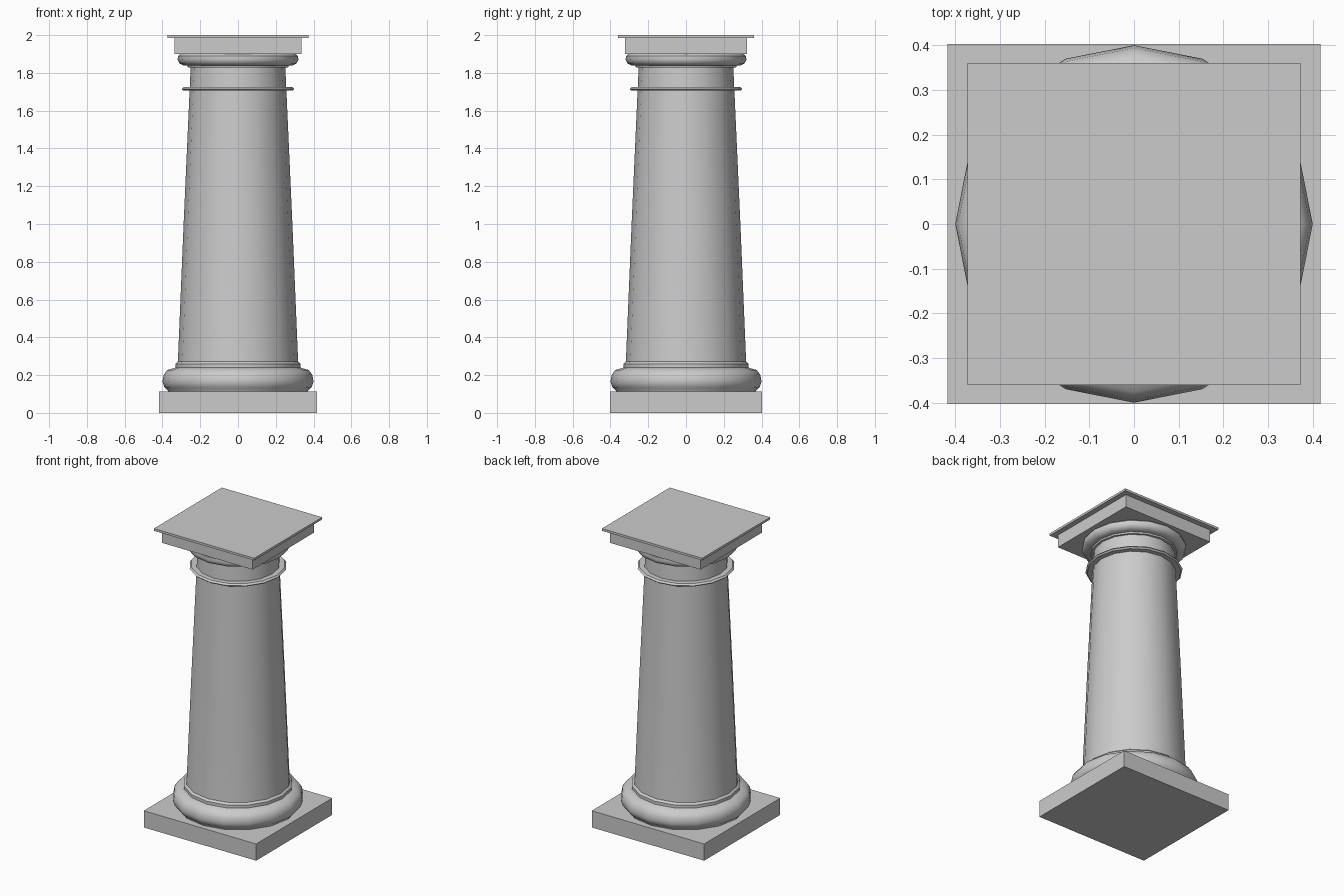
import bpy, bmesh, math

if "Cube" in bpy.data.objects:
    bpy.data.objects.remove(bpy.data.objects["Cube"])

SIDES = 16


def finish(name, bm, smooth):
    bmesh.ops.recalc_face_normals(bm, faces=bm.faces)
    mesh = bpy.data.meshes.new(name)
    bm.to_mesh(mesh)
    bm.free()
    obj = bpy.data.objects.new(name, mesh)
    bpy.context.collection.objects.link(obj)
    if smooth:
        bpy.ops.object.select_all(action='DESELECT')
        obj.select_set(True)
        bpy.context.view_layer.objects.active = obj
        bpy.ops.object.shade_smooth_by_angle(angle=math.radians(40))
    return obj


def slab(name, half_x, half_y, z0, z1):
    bm = bmesh.new()
    bmesh.ops.create_cube(bm, size=1)
    for v in bm.verts:
        v.co = (v.co.x * 2 * half_x, v.co.y * 2 * half_y, z0 if v.co.z < 0 else z1)
    return finish(name, bm, False)


def turned(name, profile):
    # rings of vertices from (radius, height) pairs, closed top and bottom
    bm = bmesh.new()
    rings = []
    for r, z in profile:
        rings.append([bm.verts.new((r * math.cos(2 * math.pi * i / SIDES),
                                    r * math.sin(2 * math.pi * i / SIDES), z))
                      for i in range(SIDES)])
    for a, b in zip(rings, rings[1:]):
        for i in range(SIDES):
            j = (i + 1) % SIDES
            bm.faces.new((a[i], a[j], b[j], b[i]))
    bm.faces.new(rings[0][::-1])
    bm.faces.new(rings[-1])
    return finish(name, bm, True)


# square base
slab("plinth", 0.417, 0.403, 0, 0.112)

# rounded base moulding with a small step above it
turned("base_moulding", [(0.37, 0.112), (0.372, 0.12), (0.39, 0.135), (0.4, 0.165),
                         (0.394, 0.2), (0.375, 0.227), (0.34, 0.237),
                         (0.332, 0.24), (0.332, 0.26), (0.318, 0.272)])

# tapering shaft
turned("shaft", [(0.32, 0.25), (0.318, 0.28), (0.288, 1.0), (0.257, 1.69), (0.25, 1.84)])

# thin collar near the top of the shaft
turned("collar", [(0.25, 1.706), (0.288, 1.706), (0.298, 1.715), (0.288, 1.726), (0.25, 1.726)])

# capital moulding under the square top
turned("capital_moulding", [(0.25, 1.828), (0.265, 1.828), (0.268, 1.838), (0.29, 1.84),
                            (0.31, 1.85), (0.32, 1.87), (0.317, 1.89), (0.305, 1.9)])

# square top and its thin overhanging cap
slab("abacus", 0.336, 0.324, 1.9, 1.985)
slab("cap", 0.372, 0.36, 1.985, 2.0)
